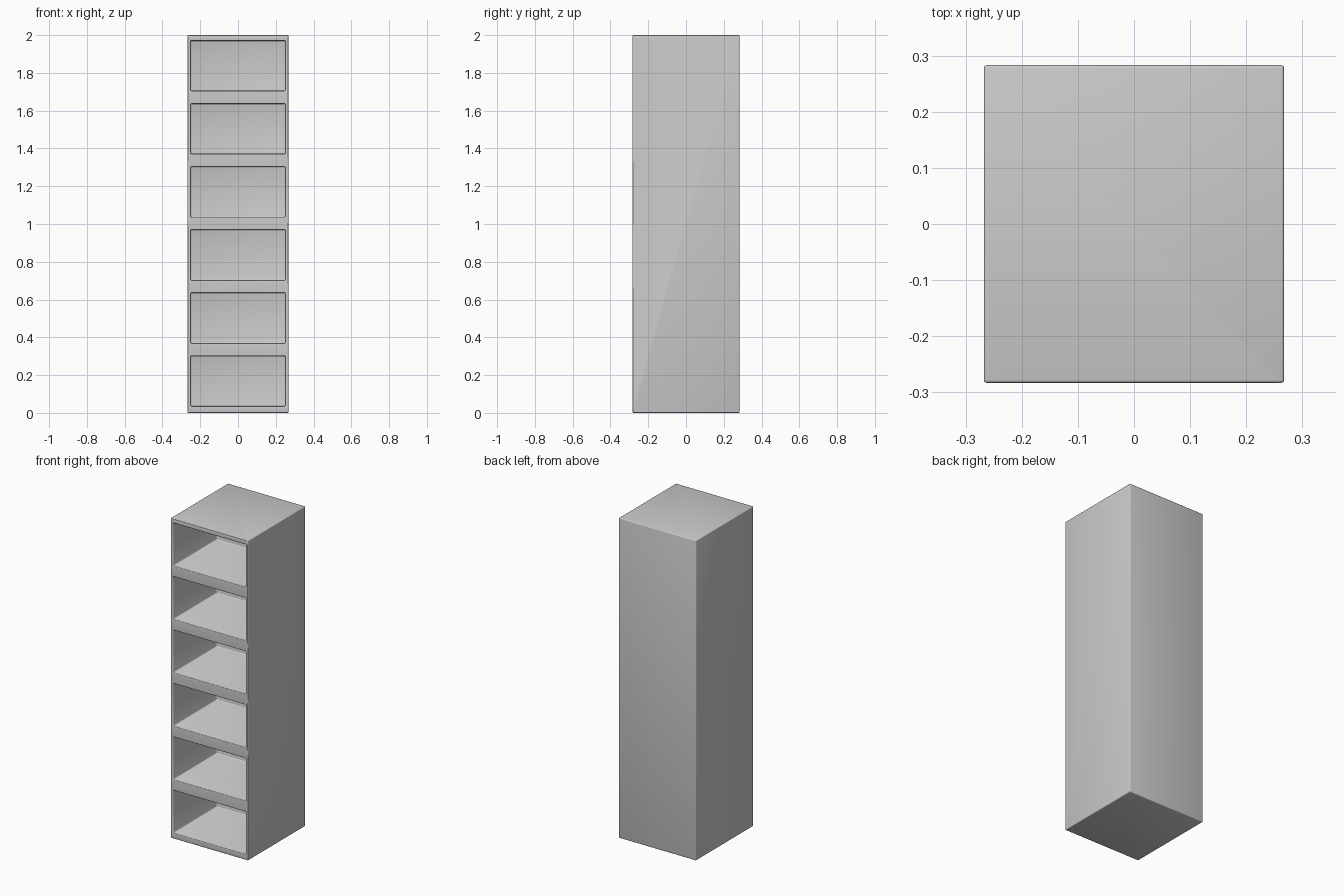
import bpy
import bmesh
from mathutils import Vector

cube = bpy.data.objects.get("Cube")
if cube:
    bpy.data.objects.remove(cube, do_unlink=True)

# Overall sizes
WIDTH, DEPTH, HEIGHT = 0.535, 0.566, 2.0
OPEN_HALF_W, OPEN_H = 0.25, 0.266
POCKET_DEPTH = 0.43
FIRST, PITCH, COUNT = 0.035, 0.334, 6

# Material
grey = bpy.data.materials.new("plain_grey")
grey.use_nodes = True
colour = (0.6, 0.6, 0.6, 1.0)
grey.diffuse_color = colour
grey.node_tree.nodes["Principled BSDF"].inputs["Base Color"].default_value = colour

# Solid cabinet block
bm = bmesh.new()
bmesh.ops.create_cube(bm, size=1.0)
bmesh.ops.scale(bm, vec=(WIDTH, DEPTH, HEIGHT), verts=bm.verts)
bmesh.ops.translate(bm, vec=(0, 0, HEIGHT / 2), verts=bm.verts)


def front_faces():
    return [f for f in bm.faces if f.normal.y < -0.9]


def cut_front(point, normal):
    """Split only the front side along a plane."""
    faces = front_faces()
    geom = faces + list({e for f in faces for e in f.edges}) + list({v for f in faces for v in f.verts})
    bmesh.ops.bisect_plane(bm, geom=geom, plane_co=point, plane_no=normal)


# Outline the compartments on the front
bm.normal_update()
for side in (-1, 1):
    cut_front((side * OPEN_HALF_W, 0, 0), (1, 0, 0))
bottoms = [FIRST + i * PITCH for i in range(COUNT)]
for z in bottoms:
    cut_front((0, 0, z), (0, 0, 1))
    cut_front((0, 0, z + OPEN_H), (0, 0, 1))

# Push the compartments inwards
bm.normal_update()
cells = []
for f in front_faces():
    c = f.calc_center_median()
    if abs(c.x) < OPEN_HALF_W and any(z < c.z < z + OPEN_H for z in bottoms):
        cells.append(f)
result = bmesh.ops.extrude_face_region(bm, geom=cells)
moved = [g for g in result["geom"] if isinstance(g, bmesh.types.BMVert)]
bmesh.ops.translate(bm, vec=Vector((0, POCKET_DEPTH, 0)), verts=moved)
bmesh.ops.delete(bm, geom=[f for f in cells if f.is_valid], context="FACES_ONLY")
bmesh.ops.recalc_face_normals(bm, faces=bm.faces)

mesh = bpy.data.meshes.new("shelf_cabinet")
bm.to_mesh(mesh)
bm.free()
cabinet = bpy.data.objects.new("shelf_cabinet", mesh)
bpy.context.collection.objects.link(cabinet)
mesh.materials.append(grey)

# Softly rounded edges
bevel = cabinet.modifiers.new("rounded_edges", "BEVEL")
bevel.width = 0.005
bevel.segments = 3
bevel.limit_method = "ANGLE"
bpy.ops.object.select_all(action="DESELECT")
bpy.context.view_layer.objects.active = cabinet
cabinet.select_set(True)
bpy.ops.object.modifier_apply(modifier=bevel.name)
bpy.ops.object.shade_smooth_by_angle()
